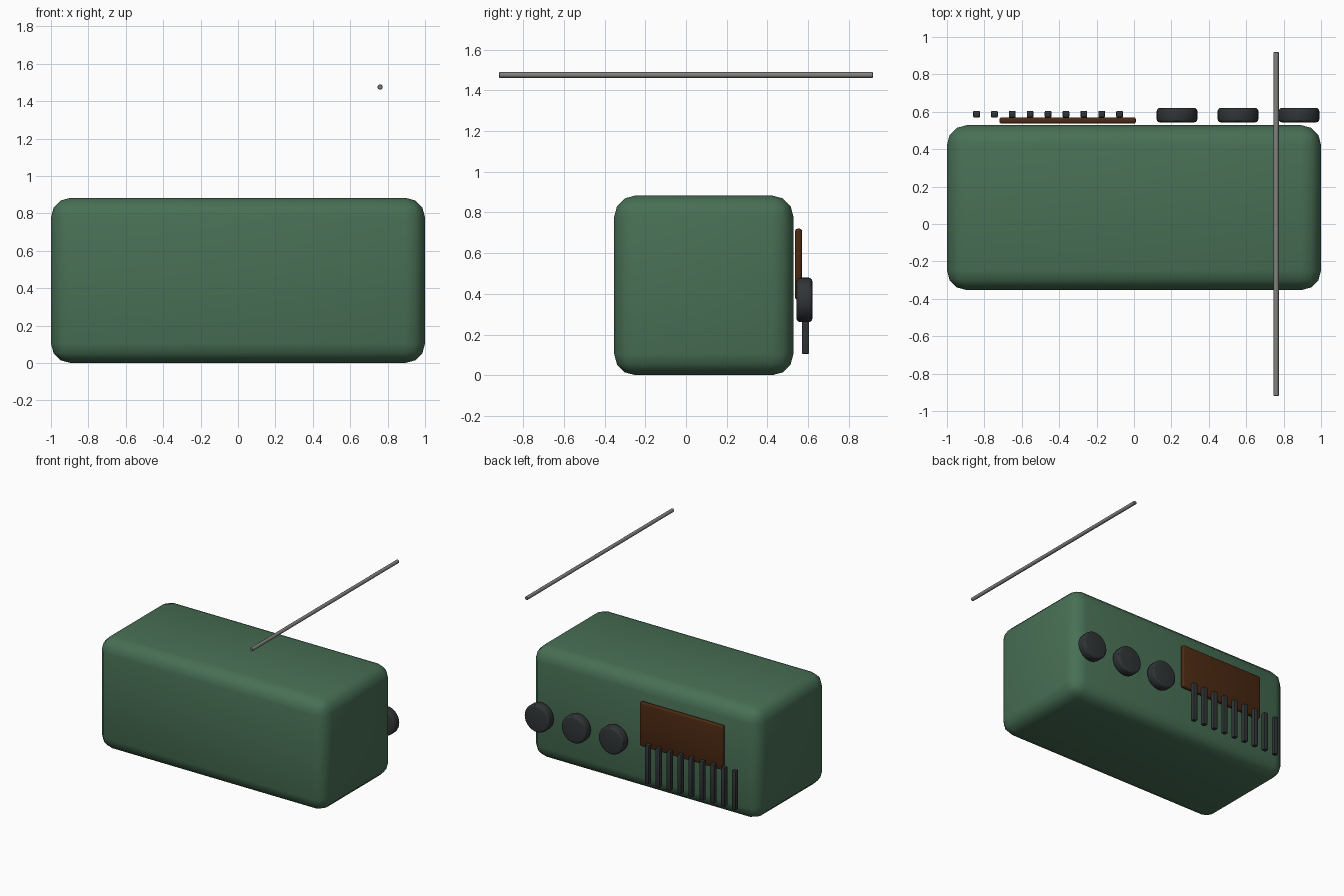
import bpy
import math

if "Cube" in bpy.data.objects:
    bpy.data.objects.remove(bpy.data.objects["Cube"])


def material(name, rgb):
    m = bpy.data.materials.new(name)
    m.diffuse_color = (*rgb, 1)
    m.use_nodes = True
    m.node_tree.nodes["Principled BSDF"].inputs["Base Color"].default_value = m.diffuse_color
    return m


GREEN = material("green_shell", (0.065, 0.16, 0.09))
BROWN = material("brown_panel", (0.07, 0.022, 0.006))
BLACK = material("dark_plastic", (0.03, 0.035, 0.037))
METAL = material("antenna_metal", (0.22, 0.22, 0.21))


def finish(obj, name, mat, bevel, segments, angle=30):
    obj.name = name
    obj.data.materials.append(mat)
    bpy.ops.object.transform_apply(location=False, rotation=True, scale=True)
    if bevel:
        mod = obj.modifiers.new("Bevel", 'BEVEL')
        mod.width = bevel
        mod.segments = segments
        mod.limit_method = 'ANGLE'
        bpy.ops.object.modifier_apply(modifier=mod.name)
    bpy.ops.object.shade_smooth_by_angle(angle=math.radians(angle))
    return obj


def box(name, lo, hi, mat, bevel, segments=3, angle=40):
    bpy.ops.mesh.primitive_cube_add(size=1, location=[(a + b) / 2 for a, b in zip(lo, hi)])
    obj = bpy.context.object
    obj.scale = [b - a for a, b in zip(lo, hi)]
    return finish(obj, name, mat, bevel, segments, angle)


def rod_y(name, centre, radius, length, mat, sides, bevel=0, segments=3):
    bpy.ops.mesh.primitive_cylinder_add(vertices=sides, radius=radius, depth=length,
                                        location=centre, rotation=(math.pi / 2, 0, 0))
    return finish(bpy.context.object, name, mat, bevel, segments)


# Rounded radio case
box("case", (-1, -0.353, 0), (1, 0.528, 0.883), GREEN, 0.105, 3, 60)

# Speaker panel on the back (+y) face
box("speaker_panel", (-0.72, 0.536, 0.37), (0.01, 0.57, 0.72), BROWN, 0.012)

# Row of vertical grille slats
for i in range(9):
    x = -0.842 + i * 0.0956
    box(f"grille_slat_{i + 1}", (x - 0.018, 0.569, 0.104), (x + 0.018, 0.605, 0.415), BLACK, 0.006, 2)

# Three control knobs
for i in range(3):
    rod_y(f"knob_{i + 1}", (0.23 + i * 0.326, 0.582, 0.37), 0.109, 0.078, BLACK, 32, 0.018)

# Horizontal antenna above the case
rod_y("antenna", (0.76, 0, 1.475), 0.014, 1.84, METAL, 16, 0.003, 1)
